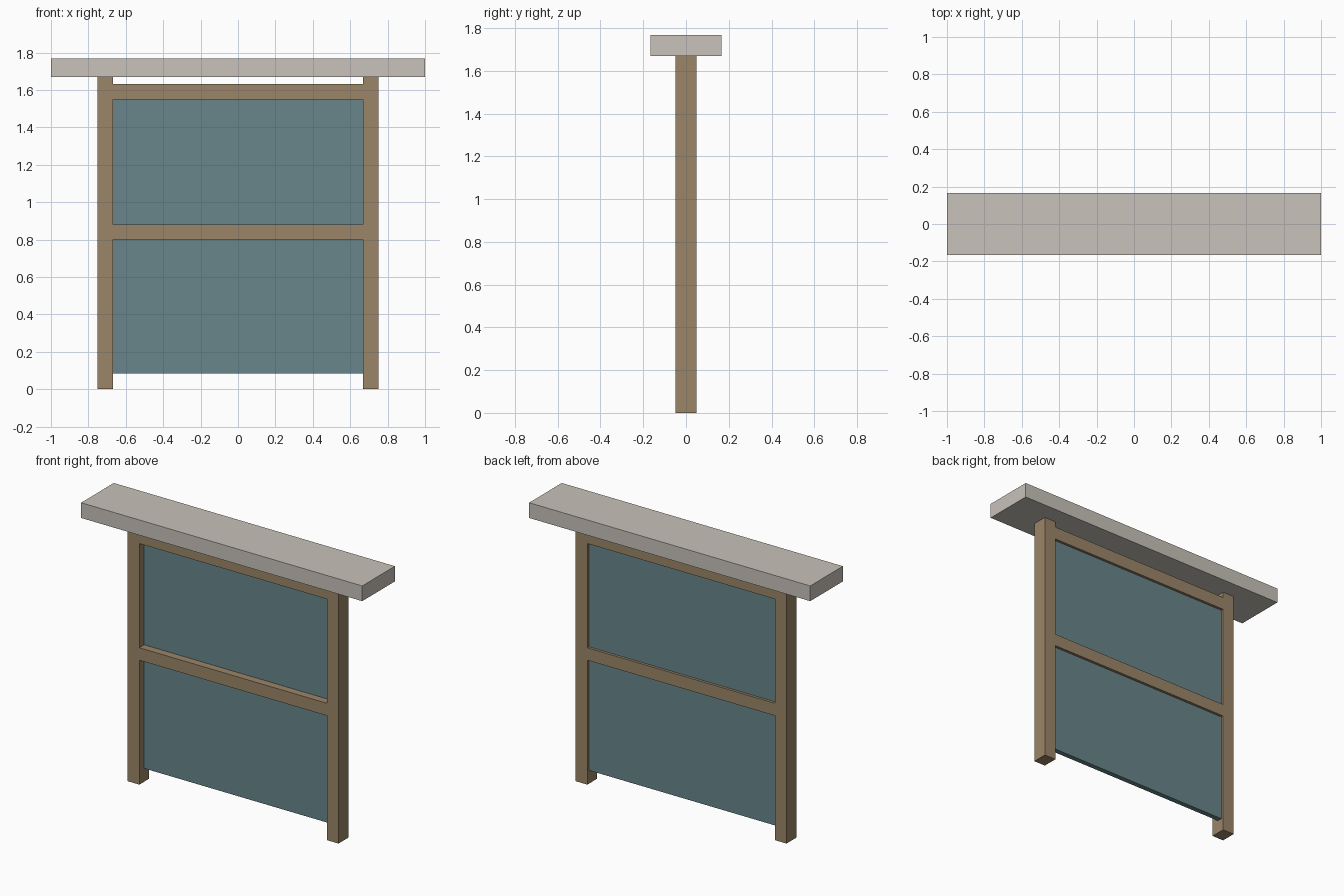
import bpy

cube = bpy.data.objects.get("Cube")
if cube:
    bpy.data.objects.remove(cube, do_unlink=True)


def material(name, rgb):
    m = bpy.data.materials.new(name)
    m.use_nodes = True
    m.diffuse_color = (*rgb, 1)
    m.node_tree.nodes["Principled BSDF"].inputs["Base Color"].default_value = (*rgb, 1)
    return m


def box(name, x, y, z, mat):
    """Box spanning the given (low, high) range on each axis."""
    spans = (x, y, z)
    bpy.ops.mesh.primitive_cube_add(size=1, location=[(a + b) / 2 for a, b in spans])
    ob = bpy.context.object
    ob.name = name
    ob.scale = [b - a for a, b in spans]
    bpy.ops.object.transform_apply(location=False, rotation=False, scale=True)
    ob.data.materials.append(mat)
    return ob


wood = material("brown wood", (0.328, 0.235, 0.138))
glass = material("blue grey panel", (0.138, 0.238, 0.258))
stone = material("pale grey cap", (0.578, 0.539, 0.491))

inner, outer = 0.667, 0.75
frame_depth = (-0.05, 0.05)
panel_depth = (0.0, 0.033)  # set back from the front face

# Posts
box("left_post", (inner, outer), frame_depth, (0, 1.67), wood)
box("right_post", (-outer, -inner), frame_depth, (0, 1.67), wood)

# Rails between the posts
across = (-inner, inner)
box("middle_rail", across, frame_depth, (0.80, 0.88), wood)
box("top_rail", across, frame_depth, (1.55, 1.633), wood)

# Infill panels
box("lower_panel", across, panel_depth, (0.085, 0.80), glass)
box("upper_panel", across, panel_depth, (0.88, 1.55), glass)

# Overhanging cap
box("roof_slab", (-1, 1), (-0.166, 0.166), (1.67, 1.768), stone)
